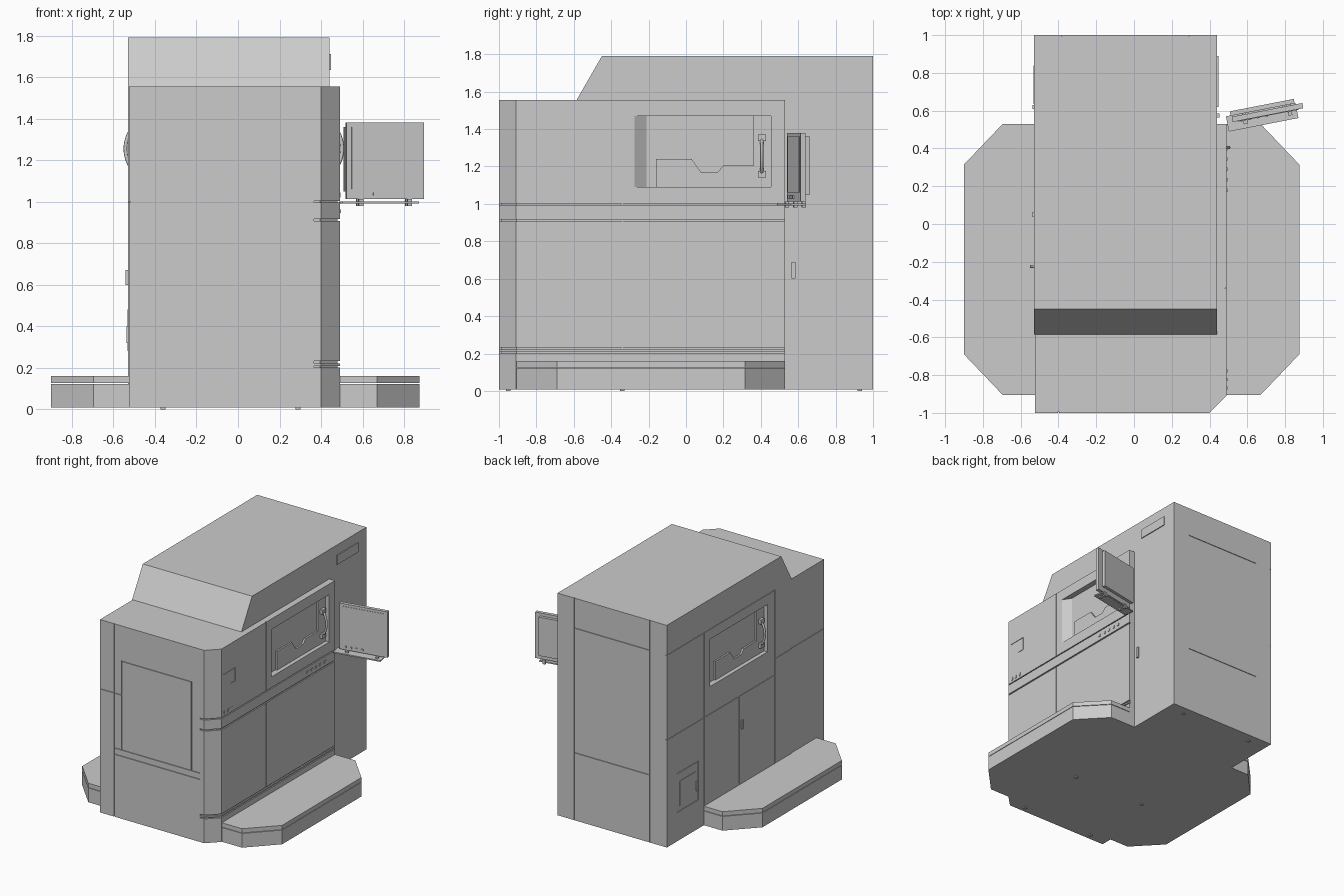
import bpy, bmesh, math
from mathutils import Matrix

if "Cube" in bpy.data.objects:
    bpy.data.objects.remove(bpy.data.objects["Cube"])

def prism(name, pts, axis, lo, hi):
    """Extrude a closed outline: axis 'z' takes (x,y), 'x' takes (y,z), 'y' takes (x,z)."""
    put = {'z': lambda a, b, h: (a, b, h), 'x': lambda a, b, h: (h, a, b),
           'y': lambda a, b, h: (a, h, b)}[axis]
    bm = bmesh.new()
    low = [bm.verts.new(put(a, b, lo)) for a, b in pts]
    top = [bm.verts.new(put(a, b, hi)) for a, b in pts]
    bm.faces.new(low)
    bm.faces.new(top)
    n = len(pts)
    for i in range(n):
        j = (i + 1) % n
        bm.faces.new((low[i], low[j], top[j], top[i]))
    bmesh.ops.recalc_face_normals(bm, faces=bm.faces)
    me = bpy.data.meshes.new(name)
    bm.to_mesh(me)
    bm.free()
    ob = bpy.data.objects.new(name, me)
    bpy.context.collection.objects.link(ob)
    return ob

def box(name, x, y, z):
    return prism(name, [(x[0], y[0]), (x[1], y[0]), (x[1], y[1]), (x[0], y[1])], 'z', *z)

def combine(ob, other, op):
    m = ob.modifiers.new(op, 'BOOLEAN')
    m.operation, m.object, m.solver = op, other, 'EXACT'
    bpy.context.view_layer.objects.active = ob
    bpy.ops.object.modifier_apply(modifier=m.name)
    bpy.data.objects.remove(other)

def cut(x, y, z):
    combine(body, box("cutter", x, y, z), 'DIFFERENCE')

B = 0.008          # underside height
D, S = 0.007, 0.002  # seam depth and half width

# Cabinet: tall rear hood joined to the wider front housing
body = prism("cabinet", [(-0.585, B), (1, B), (1, 1.79), (-0.45, 1.79), (-0.585, 1.555)],
             'x', -0.53, 0.44)
housing = prism("housing", [(-0.525, -1), (0.40, -1), (0.49, -0.91), (0.49, 0.53), (-0.525, 0.53)],
                'z', B, 1.555)
combine(body, housing, 'UNION')

# Grooves wrapping the chamfered corner and the right side
wrap = [(0.365, -1.01), (0.405, -1.01), (0.50, -0.915), (0.50, 0.54),
        (0.48, 0.54), (0.48, -0.905), (0.395, -0.99), (0.365, -0.99)]
for lo, hi in [(0.995, 1.003), (0.906, 0.917), (0.222, 0.232), (0.202, 0.210)]:
    combine(body, prism("cutter", wrap, 'z', lo, hi), 'DIFFERENCE')

# Seams on each side: vertical (position, z range) and horizontal (height, range)
def side_x(right):
    return (0.49 - D, 0.51) if right else (-0.55, -0.525 + D)

def seam_side(right, vert, horiz):
    for y, z0, z1 in vert:
        cut(side_x(right), (y - S, y + S), (z0, z1))
    for z, y0, y1 in horiz:
        cut(side_x(right), (y0, y1), (z - S, z + S))

def seam_end(y, vert, horiz):
    for x, z0, z1 in vert:
        cut((x - S, x + S), (y - D, y + D), (z0, z1))
    for z, x0, x1 in horiz:
        cut((x0, x1), (y - D, y + D), (z - S, z + S))

seam_side(True, [(-0.34, 0.232, 0.906), (-0.34, 1.003, 1.57), (-0.735, 1.235, 1.34)],
          [(1.235, -0.79, -0.733), (1.34, -0.885, -0.733)])
seam_side(False,
          [(0.525, B - 0.02, 1.55), (0.08, 0.17, 0.87), (-0.37, B - 0.02, 1.55), (-0.59, B - 0.02, 1.55),
           (0.87, 0.24, 0.55), (0.60, 0.24, 0.55)],
          [(1.55, -0.37, 1.01), (0.87, -0.37, 1.01), (1.0, -1.01, -0.37),
           (0.24, 0.60, 0.87), (0.55, 0.60, 0.87)])
seam_end(-1, [(-0.40, B - 0.02, 1.57)],
         [(0.56, -0.40, 0.365), (0.51, -0.40, 0.365), (1.0, -0.54, -0.335)])
seam_end(1, [(0.29, B - 0.02, 1.80), (-0.38, B - 0.02, 1.80)],
         [(1.55, -0.38, 0.29), (0.55, -0.38, 0.29)])

# Front access panel outline
for x in (-0.335, 0.285):
    cut((x, x + 0.01), (-1.01, -1 + D), (0.56, 1.28))
cut((-0.335, 0.295), (-1.01, -1 + D), (1.27, 1.28))

# Viewing window on each side; the left one is the right one turned half a circle
def window(side, label):
    def x(d):
        return 0.49 + d if side > 0 else -0.53 - d
    def y(v):
        return v if side > 0 else 0.18 - v
    def rng(f, a, b):
        return tuple(sorted((f(a), f(b))))
    recess = [(0.01, -0.289), (-0.045, -0.21), (-0.045, 0.455), (0.01, 0.455)]
    combine(body, prism("cutter", [(x(d), y(v)) for d, v in recess], 'z', 1.09, 1.47), 'DIFFERENCE')
    step = [(-0.16, 1.09), (-0.16, 1.24), (0.03, 1.24), (0.08, 1.17), (0.17, 1.17),
            (0.20, 1.205), (0.36, 1.205), (0.36, 1.09)]
    prism(label + "_window_guard", [(y(v), z) for v, z in step], 'x', *rng(x, -0.045, -0.032))
    box(label + "_window_rail", rng(x, -0.045, -0.03), rng(y, 0.36, 0.455), (1.09, 1.47))
    for z in (1.14, 1.335):
        box(label + "_handle_mount", rng(x, -0.03, -0.008), rng(y, 0.385, 0.427), (z, z + 0.035))
    # Bowed grip
    cu = bpy.data.curves.new(label + "_window_handle", 'CURVE')
    cu.dimensions, cu.bevel_depth, cu.bevel_resolution, cu.use_fill_caps = '3D', 0.009, 2, True
    sp = cu.splines.new('POLY')
    sp.points.add(12)
    for i, p in enumerate(sp.points):
        t = i / 12
        p.co = (x(-0.03 + 0.042 * math.sin(math.pi * t) ** 0.6), y(0.405), 1.155 + 0.2 * t, 1)
    bpy.context.collection.objects.link(bpy.data.objects.new(label + "_window_handle", cu))

window(1, "right")
window(-1, "left")

# Chamfered steps either side, split by a thin horizontal gap
plan = [(0.49, -0.905), (0.67, -0.905), (0.875, -0.69), (0.875, 0.315), (0.67, 0.53), (0.49, 0.53)]
for label, pts in (("right", plan), ("left", [(-0.025 - a, b) for a, b in plan])):
    prism(label + "_step_base", pts, 'z', B, 0.122)
    prism(label + "_step_tread", pts, 'z', 0.126, 0.16)

# Handles, latches and cover plates
box("rear_cover_plate", (0.435, 0.447), (0.62, 0.89), (1.635, 1.71))
box("rear_door_handle", (0.435, 0.452), (0.565, 0.585), (0.60, 0.69))
box("left_door_handle", (-0.541, -0.528), (0.04, 0.062), (0.60, 0.67))
box("left_hatch_plate", (-0.533, -0.528), (0.635, 0.84), (0.28, 0.48))
box("left_hatch_latch", (-0.538, -0.528), (0.61, 0.63), (0.32, 0.40))

# Control buttons on the right side
for i in range(5):
    y = 0.17 + i * 0.055
    box("control_button", (0.485, 0.495), (y, y + 0.018), (0.945, 0.963))
for i in range(3):
    y = -0.875 + i * 0.045
    box("indicator_lamp", (0.485, 0.494), (y, y + 0.016), (1.02, 1.045))

# Swivelled monitor with tray
swing = Matrix.Translation((0.515, 0.555, 0)) @ Matrix.Rotation(math.radians(11), 4, 'Z')
parts = [
    box("monitor_housing", (0.005, 0.385), (-0.016, 0.012), (1.012, 1.38)),
    box("monitor_back", (0.0, 0.345), (0.018, 0.042), (1.05, 1.36)),
    box("monitor_back_mount", (0.08, 0.28), (0.012, 0.018), (1.10, 1.30)),
    box("monitor_screen", (0.03, 0.36), (-0.019, -0.015), (1.06, 1.36)),
    box("monitor_tray", (-0.025, 0.35), (-0.062, 0.02), (0.992, 1.002)),
]
for i in range(4):
    u = 0.045 + i * 0.045
    parts.append(box("monitor_button", (u, u + 0.014), (-0.022, -0.015), (1.03, 1.044)))
for u in (0.06, 0.30):
    for v in (-0.03, 0.015):
        parts.append(box("tray_clamp", (u, u + 0.022), (v - 0.01, v + 0.01), (0.98, 1.014)))
for ob in parts:
    ob.data.transform(swing)

# Small levelling feet
for x in (-0.36, 0.29):
    for y in (-0.95, -0.34, 0.93):
        box("foot", (x - 0.012, x + 0.012), (y - 0.012, y + 0.012), (0, B))
